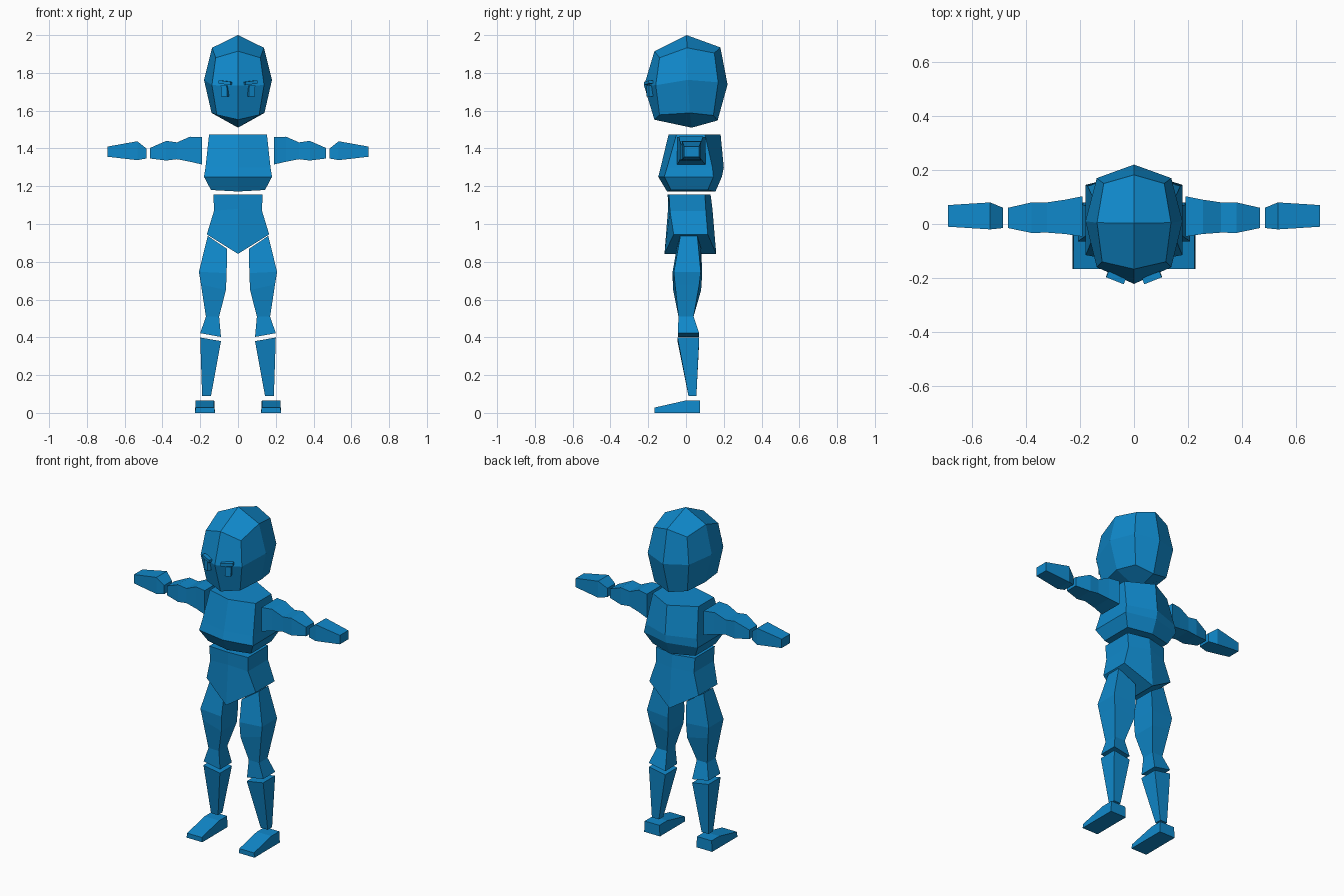
import bpy, bmesh
from mathutils import Matrix

if "Cube" in bpy.data.objects:
    bpy.data.objects.remove(bpy.data.objects["Cube"])

blue = bpy.data.materials.new("blue")
blue.diffuse_color = (0.005, 0.25, 0.6, 1)
blue.use_nodes = True
blue.node_tree.nodes["Principled BSDF"].inputs["Base Color"].default_value = blue.diffuse_color


def finish(name, bm):
    bmesh.ops.recalc_face_normals(bm, faces=bm.faces)
    mesh = bpy.data.meshes.new(name)
    bm.to_mesh(mesh)
    bm.free()
    mesh.materials.append(blue)
    ob = bpy.data.objects.new(name, mesh)
    bpy.context.collection.objects.link(ob)
    return ob


def loft(name, rings):
    """Skin a stack of 4- or 6-sided rings and cap both ends."""
    bm = bmesh.new()
    loops = [[bm.verts.new(p) for p in ring] for ring in rings]
    n = len(loops[0])
    for a, b in zip(loops, loops[1:]):
        for i in range(n):
            j = (i + 1) % n
            bm.faces.new((a[i], a[j], b[j], b[i]))
    for end in (loops[0], loops[-1]):
        bm.faces.new(end[:4])
        if n == 6:
            bm.faces.new((end[0], end[3], end[4], end[5]))
    return finish(name, bm)


def torso_ring(w, zc, zs, fc, fs, bs, bc):
    """Six-sided ring: centre and side heights, front and back depths."""
    return [(0, fc, zc), (w, fs, zs), (w, bs, zs),
            (0, bc, zc), (-w, bs, zs), (-w, fs, zs)]


def leg_ring(s, xi, zi, xo, zo, f, b, extra=0.0):
    """Four-sided ring: inner and outer x and z, front and back depths."""
    return [(s * xi, f - extra, zi), (s * xo, f, zo),
            (s * xo, b, zo), (s * xi, b + extra, zi)]


def arm_ring(s, x, z0, z1, f, b):
    return [(s * x, f, z0), (s * x, b, z0), (s * x, b, z1), (s * x, f, z1)]


# Head: a once-divided cube shaped by a centre profile and a side profile
centre = {(-1, -1): (-.167, 1.552), (0, -1): (.03, 1.51), (1, -1): (.167, 1.548),
          (-1, 0): (-.222, 1.732), (1, 0): (.22, 1.738),
          (-1, 1): (-.167, 1.915), (0, 1): (.003, 2.0), (1, 1): (.182, 1.935)}
side = {(-1, -1): (.112, -.14, 1.578), (0, -1): (.14, .02, 1.588), (1, -1): (.11, .145, 1.575),
        (-1, 0): (.138, -.16, 1.735), (0, 0): (.18, .01, 1.763), (1, 0): (.138, .17, 1.75),
        (-1, 1): (.118, -.14, 1.88), (0, 1): (.137, .005, 1.933), (1, 1): (.112, .15, 1.905)}
bm = bmesh.new()
bmesh.ops.create_cube(bm, size=2)
bmesh.ops.subdivide_edges(bm, edges=bm.edges[:], cuts=1, use_grid_fill=True)
for v in bm.verts:
    sx, key = round(v.co.x), (round(v.co.y), round(v.co.z))
    if sx:
        x, y, z = side[key]
        v.co = (sx * x, y, z)
    else:
        v.co = (0, *centre[key])
finish("head", bm)

# Chest with a ridge down the front and back
loft("chest", [
    torso_ring(.143, 1.172, 1.18, -.10, -.08, .115, .156),
    torso_ring(.18, 1.25, 1.25, -.147, -.115, .145, .19),
    torso_ring(.172, 1.30, 1.30, -.134, -.10, .14, .20),
    torso_ring(.153, 1.475, 1.475, -.092, -.05, .10, .183)])

# Abdomen and pelvis with a V-shaped lower edge
loft("abdomen", [
    torso_ring(.165, .842, .945, -.114, -.065, .115, .16),
    torso_ring(.127, 1.08, 1.07, -.095, -.085, .105, .14),
    torso_ring(.13, 1.157, 1.157, -.097, -.09, .10, .13)])

for s, tag in ((-1, "left"), (1, "right")):
    # Eye and brow, turned to lie on the face
    for part, loc, dims, tilt in (
            ("eye", (.07, -.191, 1.704), (.034, .024, .058), .05),
            ("brow", (.067, -.199, 1.748), (.07, .024, .017), -.12)):
        bm = bmesh.new()
        bmesh.ops.create_cube(bm, size=1, matrix=Matrix.Translation((s * loc[0], *loc[1:]))
                              @ Matrix.Rotation(s * .38, 4, 'Z')
                              @ Matrix.Rotation(s * tilt, 4, 'Y')
                              @ Matrix.Diagonal((*dims, 1)))
        finish(f"{tag}_{part}", bm)

    # Arm
    loft(f"{tag}_arm", [arm_ring(s, *r) for r in (
        (.19, 1.315, 1.46, -.047, .103), (.255, 1.33, 1.462, -.037, .09),
        (.323, 1.343, 1.432, -.032, .08), (.38, 1.336, 1.44, -.033, .08),
        (.467, 1.347, 1.402, -.015, .06))])

    # Hand
    loft(f"{tag}_hand", [arm_ring(s, *r) for r in (
        (.485, 1.347, 1.40, -.015, .06), (.533, 1.338, 1.438, -.02, .08),
        (.69, 1.356, 1.41, -.01, .07))])

    # Thigh, deeper on its inner side
    loft(f"{tag}_thigh", [leg_ring(s, *r) for r in (
        (.09, .402, .20, .422, -.043, .07),
        (.10, .51, .17, .51, -.04, .04),
        (.064, .65, .196, .68, -.058, .07, .01),
        (.06, .74, .207, .747, -.064, .078, .008),
        (.058, .868, .16, .937, -.03, .06, .02))])

    # Shin
    loft(f"{tag}_shin", [leg_ring(s, *r) for r in (
        (.143, .09, .19, .09, .013, .055),
        (.09, .38, .20, .399, -.045, .07))])

    # Foot, flat at the heel and sloping down to the toe
    loft(f"{tag}_foot", [
        [(s * .122, y, 0), (s * .228, y, 0), (s * .224, y, h), (s * .126, y, h)]
        for y, h in ((-.167, .028), (0, .066), (.075, .066))])
